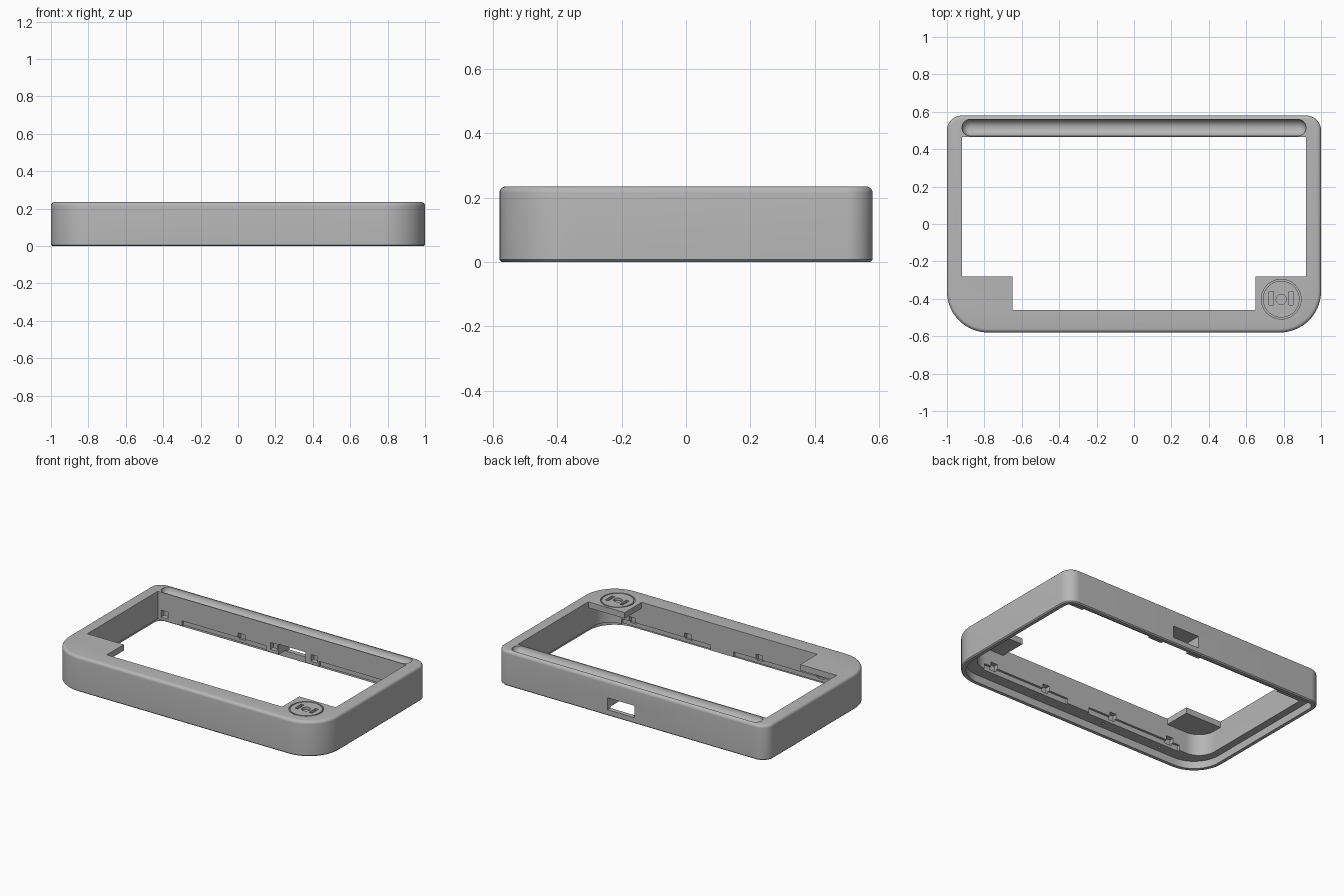
import bpy, bmesh
from math import sin, cos, pi

cube = bpy.data.objects.get("Cube")
if cube:
    bpy.data.objects.remove(cube, do_unlink=True)

grey = bpy.data.materials.new("plain_grey")
grey.use_nodes = True
grey.diffuse_color = (0.47, 0.47, 0.47, 1)
grey.node_tree.nodes["Principled BSDF"].inputs["Base Color"].default_value = grey.diffuse_color

HEIGHT = 0.235


def outline(x, y0, y1, front_r, back_r, steps=14):
    """Rounded rectangle, symmetric in x, with separate front and back radii."""
    corners = [(x, y1, back_r, 1, 1, 0), (-x, y1, back_r, -1, 1, 1),
               (-x, y0, front_r, -1, -1, 2), (x, y0, front_r, 1, -1, 3)]
    points = []
    for cx, cy, r, sx, sy, quarter in corners:
        count = steps if r > 0 else 0
        for i in range(count + 1):
            a = (quarter + i / max(count, 1)) * pi / 2
            points.append((cx - sx * r + r * cos(a), cy - sy * r + r * sin(a)))
    return points


def loft(name, layers):
    """Solid through stacked outlines given as (height, points)."""
    bm = bmesh.new()
    rings = [[bm.verts.new((px, py, z)) for px, py in pts] for z, pts in layers]
    n = len(rings[0])
    for low, high in zip(rings, rings[1:]):
        for i in range(n):
            j = (i + 1) % n
            bm.faces.new((low[i], low[j], high[j], high[i]))
    bm.faces.new(rings[0][::-1])
    bm.faces.new(rings[-1])
    bmesh.ops.recalc_face_normals(bm, faces=bm.faces)
    mesh = bpy.data.meshes.new(name)
    bm.to_mesh(mesh)
    bm.free()
    mesh.materials.append(grey)
    obj = bpy.data.objects.new(name, mesh)
    bpy.context.collection.objects.link(obj)
    return obj


def box(x0, x1, y0, y1, z0, z1):
    pts = [(x0, y0), (x1, y0), (x1, y1), (x0, y1)]
    return loft("box_cutter", [(z0, pts), (z1, pts)])


def disc(x, y, r, z0, z1, sides=40):
    pts = [(x + r * cos(2 * pi * i / sides), y + r * sin(2 * pi * i / sides)) for i in range(sides)]
    return loft("round_cutter", [(z0, pts), (z1, pts)])


def cut(target, cutter):
    mod = target.modifiers.new("cut", "BOOLEAN")
    mod.operation = "DIFFERENCE"
    mod.solver = "EXACT"
    mod.object = cutter
    bpy.context.view_layer.objects.active = target
    bpy.ops.object.modifier_apply(modifier=mod.name)
    bpy.data.objects.remove(cutter, do_unlink=True)


def body_outline(d):
    return outline(1 - d, -0.58 + d, 0.58 - d, 0.22 - d, 0.08 - d)


# Outer body with softened bottom and top edges
fillet = 0.02
layers = [(0, body_outline(0.007)), (0.007, body_outline(0))]
for i in range(6):
    a = i / 5 * pi / 2
    layers.append((HEIGHT - fillet + fillet * sin(a), body_outline(fillet * (1 - cos(a)))))
frame = loft("enclosure_frame", layers)

# Bottom recess leaving a thin rim, then the inner cavity below the top plate
recess = body_outline(0.03)
cut(frame, loft("recess_cutter", [(-0.05, recess), (0.05, recess)]))
cavity = outline(0.92, -0.46, 0.465, 0.12, 0)
cut(frame, loft("cavity_cutter", [(-0.05, cavity), (0.195, cavity)]))

# Window through the top plate, narrower at the front to leave corner plates
window = [(0.92, 0.465), (-0.92, 0.465), (-0.92, -0.28), (-0.65, -0.28),
          (-0.65, -0.46), (0.65, -0.46), (0.65, -0.28), (0.92, -0.28)]
cut(frame, loft("window_cutter", [(0.16, window), (0.3, window)]))

# Rounded trough along the back of the top
r, y_mid = 0.044, 0.515
trough = []
for i in range(10):
    a = i / 10 * pi / 2
    s = r * cos(a)
    trough.insert(0, (HEIGHT - r * sin(a),
                      outline(0.92 - r + s, y_mid - s, y_mid + s, s * 0.999, s * 0.999)))
trough.append((HEIGHT + 0.05, trough[-1][1]))
cut(frame, loft("trough_cutter", trough))

# Connector opening through the back wall
cut(frame, box(-0.025, 0.175, 0.4, 0.7, 0.04, 0.12))

# Stepped strips and clip notches along the inner front and back faces
for x0, x1 in ((-0.74, -0.12), (0.275, 0.8)):
    cut(frame, box(x0, x1, 0.45, 0.48, 0.03, 0.085))
for x0, x1 in ((-0.745, -0.03), (0.14, 0.8)):
    cut(frame, box(x0, x1, -0.475, -0.44, 0.03, 0.085))
for x in (-0.87, -0.3, -0.06, 0.24, 0.8):
    cut(frame, box(x - 0.025, x + 0.025, 0.44, 0.495, 0.07, 0.115))
for x in (-0.67, -0.22, 0.31, 0.72):
    cut(frame, box(x - 0.025, x + 0.025, -0.49, -0.43, 0.07, 0.115))
    cut(frame, disc(x + 0.04, -0.51, 0.008, 0.03, 0.08, 12))

# Round engraved dial on the front corner plate
dial_x, dial_y, floor = 0.787, -0.402, HEIGHT - 0.015
ring = disc(dial_x, dial_y, 0.106, floor, HEIGHT + 0.05, 48)
cut(ring, disc(dial_x, dial_y, 0.098, 0, 0.5, 48))
cut(frame, ring)
cut(frame, disc(dial_x, dial_y - 0.002, 0.027, floor, HEIGHT + 0.05, 24))
for side in (-1, 1):
    x = dial_x + side * 0.053
    cut(frame, box(x - 0.011, x + 0.011, dial_y - 0.03, dial_y + 0.04, floor, HEIGHT + 0.05))

# Smooth curved areas, keep edges sharp
bpy.ops.object.select_all(action="DESELECT")
frame.select_set(True)
bpy.context.view_layer.objects.active = frame
bpy.ops.object.shade_smooth_by_angle(angle=pi / 6)
